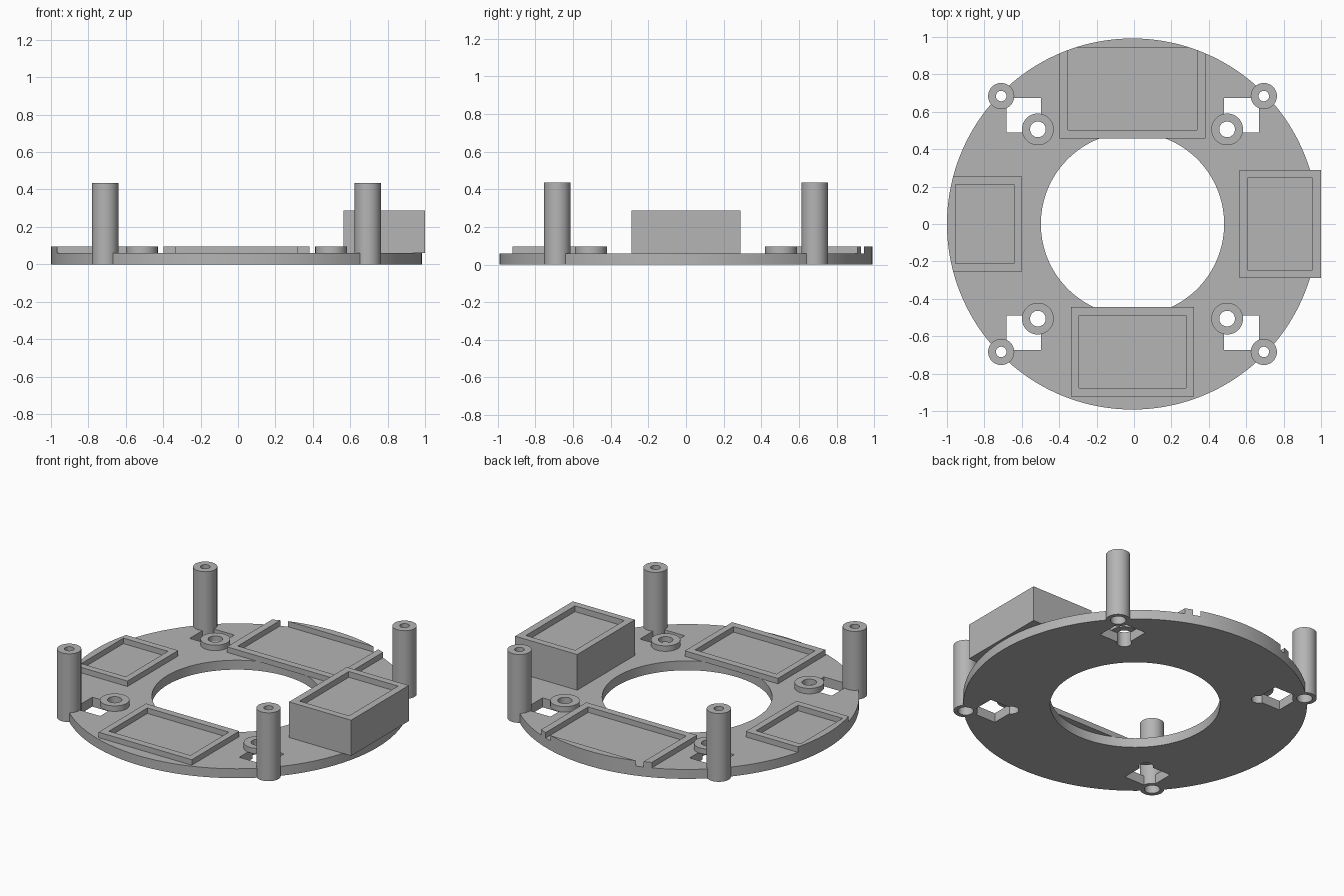
import bpy, bmesh, math

cube = bpy.data.objects.get("Cube")
if cube:
    bpy.data.objects.remove(cube, do_unlink=True)

CX = -0.008          # ring centre in x
R_OUT, R_IN = 0.992, 0.49
DECK = 0.06          # top of the base ring
RIM = 0.095          # top of trays and bosses
CORNERS = [("front_right", -1, -1), ("front_left", 1, -1),
           ("back_right", -1, 1), ("back_left", 1, 1)]

grey = bpy.data.materials.new("plain_grey")
grey.use_nodes = True
grey.diffuse_color = (0.46, 0.46, 0.46, 1)
grey.node_tree.nodes["Principled BSDF"].inputs["Base Color"].default_value = grey.diffuse_color


def finish(name, bm):
    bmesh.ops.recalc_face_normals(bm, faces=bm.faces)
    mesh = bpy.data.meshes.new(name)
    bm.to_mesh(mesh)
    bm.free()
    mesh.materials.append(grey)
    obj = bpy.data.objects.new(name, mesh)
    bpy.context.collection.objects.link(obj)
    return obj


def lathe(name, x, y, profile, sides=40):
    """Spin a closed (radius, z) profile into a hollow round part."""
    bm = bmesh.new()
    rings = []
    for r, z in profile:
        angles = [2 * math.pi * i / sides for i in range(sides)]
        rings.append([bm.verts.new((x + r * math.cos(a), y + r * math.sin(a), z)) for a in angles])
    for a, b in zip(rings, rings[1:] + rings[:1]):
        for i in range(sides):
            j = (i + 1) % sides
            bm.faces.new((a[i], a[j], b[j], b[i]))
    return finish(name, bm)


def tube(name, x, y, outer, inner, z0, z1, sides=40):
    return lathe(name, x, y, [(outer, z0), (outer, z1), (inner, z1), (inner, z0)], sides)


def rod(x, y, r, z0, z1, sides=40):
    bm = bmesh.new()
    bmesh.ops.create_cone(bm, cap_ends=True, segments=sides, radius1=r, radius2=r, depth=z1 - z0)
    bmesh.ops.translate(bm, verts=bm.verts, vec=(x, y, (z0 + z1) / 2))
    return finish("cutter", bm)


def block(name, x0, x1, y0, y1, z0, z1):
    bm = bmesh.new()
    bmesh.ops.create_cube(bm, size=1)
    bmesh.ops.scale(bm, verts=bm.verts, vec=(x1 - x0, y1 - y0, z1 - z0))
    bmesh.ops.translate(bm, verts=bm.verts, vec=((x0 + x1) / 2, (y0 + y1) / 2, (z0 + z1) / 2))
    return finish(name, bm)


def combine(obj, cutter, operation="DIFFERENCE"):
    mod = obj.modifiers.new("cut", "BOOLEAN")
    mod.operation, mod.object, mod.solver = operation, cutter, "EXACT"
    bpy.context.view_layer.update()
    bpy.context.view_layer.objects.active = obj
    bpy.ops.object.modifier_apply(modifier=mod.name)
    bpy.data.objects.remove(cutter, do_unlink=True)


parts = []

# Base ring with square windows, boss holes and post seats
base = tube("base_ring", CX, 0, R_OUT, R_IN, 0, DECK, 144)
parts.append(base)
for label, sx, sy in CORNERS:
    xs = sorted((CX + sx * 0.49, CX + sx * 0.675))
    ys = sorted((sy * 0.49, sy * 0.675))
    combine(base, block("cutter", *xs, *ys, -0.1, 0.2))
    combine(base, rod(CX + sx * 0.506, sy * 0.506, 0.042, -0.1, 0.2))
    combine(base, rod(CX + sx * 0.702, sy * 0.684, 0.069, -0.1, 0.2))

# Corner posts with a wider bore at the foot, and low screw bosses
for label, sx, sy in CORNERS:
    parts.append(lathe("post_" + label, CX + sx * 0.702, sy * 0.684,
                       [(0.07, 0), (0.07, 0.435), (0.028, 0.435), (0.028, 0.06),
                        (0.045, 0.06), (0.045, 0)]))
    parts.append(tube("boss_" + label, CX + sx * 0.506, sy * 0.506, 0.085, 0.042, DECK, RIM))

# Low tray rims, trimmed to the ring edge
TRAYS = [
    ("back_tray", (CX - 0.39, CX + 0.39, 0.457, 1.1), (CX - 0.345, CX + 0.345, 0.502, 0.945)),
    ("front_tray", (CX - 0.328, CX + 0.328, -0.922, -0.445), (CX - 0.287, CX + 0.287, -0.877, -0.49)),
    ("right_tray", (-1.1, -0.6, -0.255, 0.255), (-0.955, -0.642, -0.212, 0.212)),
]
for name, outer, inner in TRAYS:
    tray = block(name, *outer, DECK, RIM)
    combine(tray, block("cutter", *inner, 0, 0.2))
    if name != "front_tray":
        combine(tray, rod(CX, 0, R_OUT, 0, 0.2, 144), "INTERSECT")
    parts.append(tray)

# Tall box with a shallow recess
box = block("left_box", 0.563, 1.0, -0.29, 0.29, DECK, 0.287)
combine(box, block("cutter", 0.607, 0.955, -0.247, 0.247, 0.25, 0.4))
parts.append(box)

# Smooth round walls, sharp edges elsewhere
bpy.ops.object.select_all(action="DESELECT")
for part in parts:
    part.select_set(True)
bpy.context.view_layer.objects.active = base
bpy.ops.object.shade_smooth_by_angle(angle=math.radians(30))
